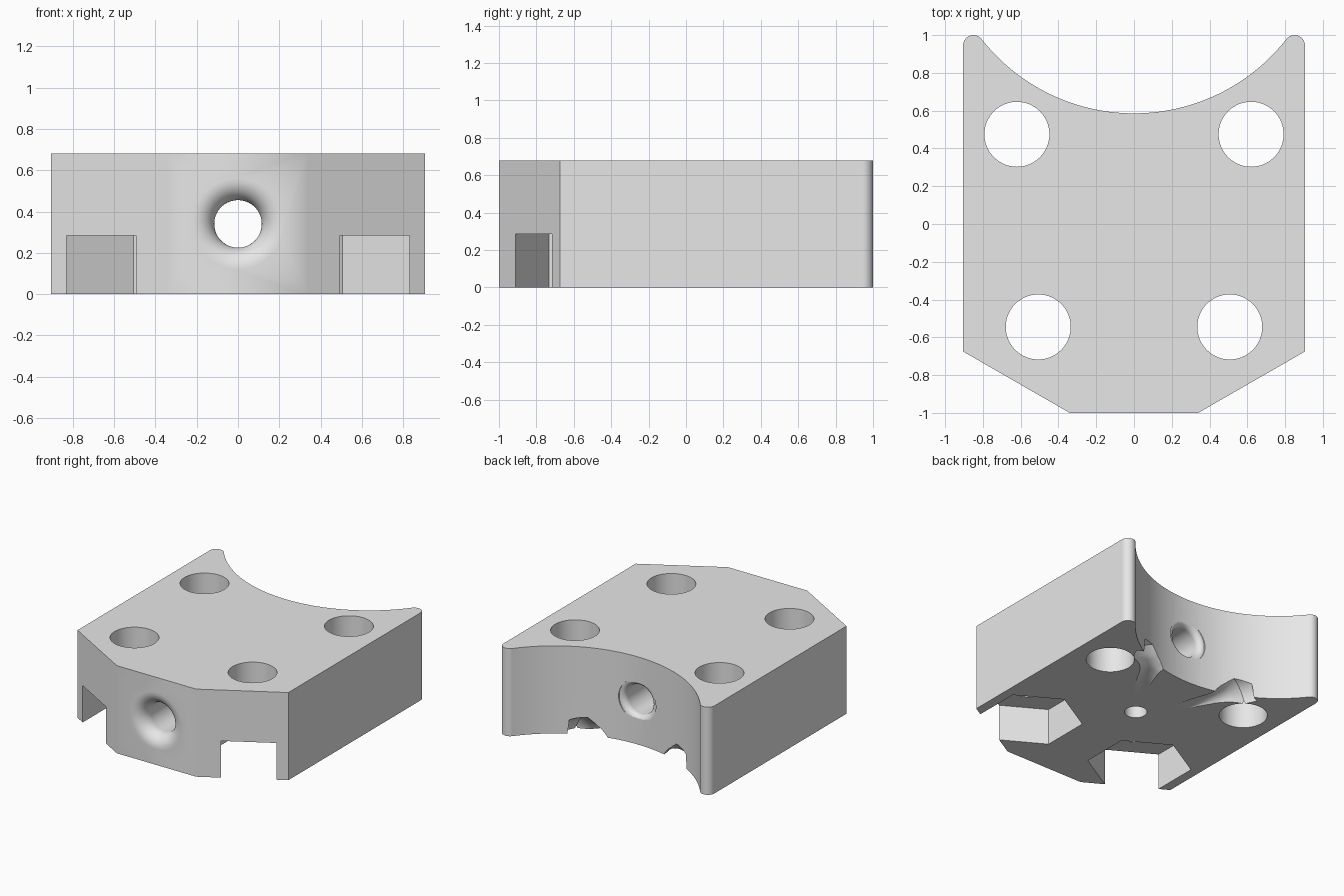
import bpy
import bmesh
from math import sin, cos, pi, atan2, hypot
from mathutils import Matrix, Vector

default = bpy.data.objects.get("Cube")
if default:
    bpy.data.objects.remove(default)

HEIGHT = 0.68

grey = bpy.data.materials.new("plain_grey")
grey.use_nodes = True
grey.diffuse_color = (0.8, 0.8, 0.8, 1)
grey.node_tree.nodes["Principled BSDF"].inputs["Base Color"].default_value = (0.8, 0.8, 0.8, 1)


def make_object(name, bm):
    bmesh.ops.recalc_face_normals(bm, faces=bm.faces)
    mesh = bpy.data.meshes.new(name)
    bm.to_mesh(mesh)
    bm.free()
    mesh.materials.append(grey)
    obj = bpy.data.objects.new(name, mesh)
    bpy.context.collection.objects.link(obj)
    return obj


def lathe(name, profile, origin, direction, sides=64, turn=0.0):
    """Closed solid of revolution; profile holds (radius, distance along axis)."""
    bm = bmesh.new()
    rings = []
    for radius, along in profile:
        rings.append([bm.verts.new((radius * cos(turn + 2 * pi * i / sides),
                                    radius * sin(turn + 2 * pi * i / sides), along))
                      for i in range(sides)])
    for a, b in zip(rings, rings[1:]):
        for i in range(sides):
            j = (i + 1) % sides
            bm.faces.new((a[i], a[j], b[j], b[i]))
    bm.faces.new(rings[0])
    bm.faces.new(rings[-1])
    axis = Vector(direction)
    spin = Matrix() if axis.z == 1 else axis.to_track_quat('Z', 'Y').to_matrix().to_4x4()
    bm.transform(Matrix.Translation(origin) @ spin)
    return make_object(name, bm)


def arc(cx, cy, radius, start, end, steps):
    return [(cx + radius * cos(start + (end - start) * i / steps),
             cy + radius * sin(start + (end - start) * i / steps))
            for i in range(steps + 1)]


# Block outline: chamfered front, rounded rear tips, concave rear
tip_x, tip_y, tip_r, scoop_y = 0.85, 0.945, 0.055, 1.61
lean = atan2(scoop_y - tip_y, tip_x)
scoop_r = hypot(tip_x, scoop_y - tip_y) - tip_r
outline = [(-0.905, -0.675), (-0.34, -1), (0.34, -1), (0.905, -0.675)]
outline += arc(tip_x, tip_y, tip_r, 0, pi - lean, 14)
outline += arc(0, scoop_y, scoop_r, -lean, lean - pi, 56)[1:-1]
outline += arc(-tip_x, tip_y, tip_r, lean, pi, 14)

bm = bmesh.new()
base = bm.faces.new([bm.verts.new((x, y, 0)) for x, y in outline])
top = bmesh.ops.extrude_face_region(bm, geom=[base])
bmesh.ops.translate(bm, vec=(0, 0, HEIGHT),
                    verts=[v for v in top["geom"] if isinstance(v, bmesh.types.BMVert)])
block = make_object("clamp_block", bm)

# Cross bore with a rounded mouth at each end
bore, bore_z, front_r, rear_r = 0.115, 0.34, 0.1, 0.045
profile = [(bore + front_r, -1.1)]
profile += [(bore + front_r * (1 - sin(t)), -1 + front_r * (1 - cos(t)))
            for t in [pi / 2 * i / 12 for i in range(13)]]
profile += [(bore + rear_r * (1 - cos(t)), 0.545 + rear_r * sin(t))
            for t in [pi / 2 * i / 8 for i in range(9)]]
profile += [(bore + rear_r, 0.8)]
cutters = [lathe("bore_cutter", profile, (0, 0, bore_z), (0, 1, 0))]

# Small feed hole from the underside into the bore
cutters.append(lathe("feed_cutter", [(0.08, -0.1), (0.08, bore_z)], (0, 0.02, 0), (0, 0, 1), 48))

# Bolt holes, hexagonal nut pockets and flared underside grooves on both sides
groove = [(0.085, -0.1), (0.085, 0.34), (0.09, 0.38), (0.103, 0.43),
          (0.125, 0.47), (0.17, 0.52), (0.17, 0.62)]
for side in (-1, 1):
    for x, y in ((0.62, 0.475), (0.507, -0.545)):
        cutters.append(lathe("bolt_cutter", [(0.172, -0.1), (0.172, HEIGHT + 0.1)],
                             (side * x, y, 0), (0, 0, 1)))
    cutters.append(lathe("nut_cutter", [(0.374, -0.1), (0.374, 0.285)],
                         (side * 0.507, -0.545, 0), (0, 0, 1), 6, pi / 6))
    cutters.append(lathe("groove_cutter", groove, (side * 0.155, 0.21, -0.085),
                         (side * 0.413, 0.911, 0.1), 48))

bpy.ops.object.select_all(action='DESELECT')
block.select_set(True)
bpy.context.view_layer.objects.active = block
for cutter in cutters:
    cutter.hide_render = True
    cut = block.modifiers.new("cut", 'BOOLEAN')
    cut.operation = 'DIFFERENCE'
    cut.solver = 'EXACT'
    cut.object = cutter
    bpy.ops.object.modifier_apply(modifier=cut.name)
    bpy.data.objects.remove(cutter)

# Smooth curves, crisp corners, flat planes
bpy.ops.object.shade_smooth_by_angle(angle=pi / 6)
weighted = block.modifiers.new("weighted_normals", 'WEIGHTED_NORMAL')
weighted.keep_sharp = True
weighted.weight = 100
